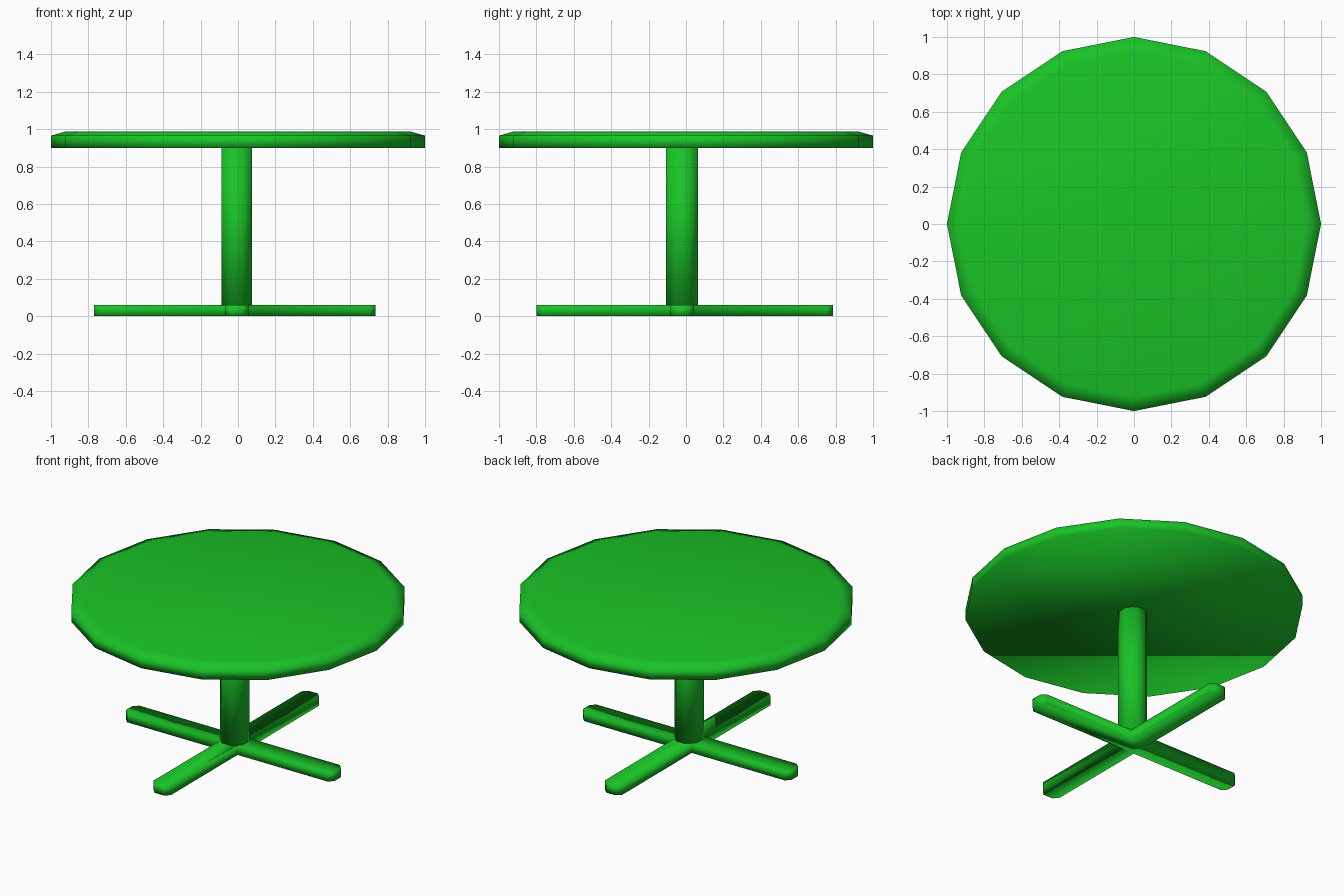
import bpy, bmesh
from math import cos, sin, pi

if "Cube" in bpy.data.objects:
    bpy.data.objects.remove(bpy.data.objects["Cube"])

mat = bpy.data.materials.new("green")
mat.diffuse_color = (0.01, 0.55, 0.02, 1)
mat.use_nodes = True
mat.node_tree.nodes["Principled BSDF"].inputs["Base Color"].default_value = mat.diffuse_color


def ring(n, rx, ry, cx=0, cy=0, turn=0):
    return [(cx + rx * cos(2 * pi * i / n + turn), cy + ry * sin(2 * pi * i / n + turn))
            for i in range(n)]


def loft(name, layers):
    """Closed solid skinned through (outline, z) layers of equal point count."""
    bm = bmesh.new()
    loops = [[bm.verts.new((x, y, z)) for x, y in pts] for pts, z in layers]
    n = len(loops[0])
    for a, b in zip(loops, loops[1:]):
        for i in range(n):
            j = (i + 1) % n
            bm.faces.new((a[i], a[j], b[j], b[i]))
    bm.faces.new(loops[0][::-1])
    bm.faces.new(loops[-1])
    bmesh.ops.recalc_face_normals(bm, faces=bm.faces)
    me = bpy.data.meshes.new(name)
    bm.to_mesh(me)
    bm.free()
    me.shade_smooth()
    me.materials.append(mat)
    ob = bpy.data.objects.new(name, me)
    bpy.context.collection.objects.link(ob)
    return ob


# Sixteen-sided table top with a bevelled upper rim
loft("table_top", [(ring(16, 1, 1), 0.90), (ring(16, 1, 1), 0.965),
                   (ring(16, 0.925, 0.925), 0.987)])

# Eight-sided central column
CX, CY = -0.007, -0.022
col = ring(8, 0.088, 0.092, CX, CY, pi / 8)
loft("column", [(col, 0.03), (col, 0.90)])

# Four-armed foot: one outline, each arm with clipped end corners
W, C = 0.063, 0.03
outline = []
for k, reach in enumerate((0.742, 0.807, 0.763, 0.778)):
    c, s = round(cos(k * pi / 2)), round(sin(k * pi / 2))
    arm = [(W, -W), (reach - C, -W), (reach, -W + C), (reach, W - C), (reach - C, W)]
    outline += [(CX + u * c - v * s, CY + u * s + v * c) for u, v in arm]
loft("cross_foot", [(outline, 0.0), (outline, 0.06)])
